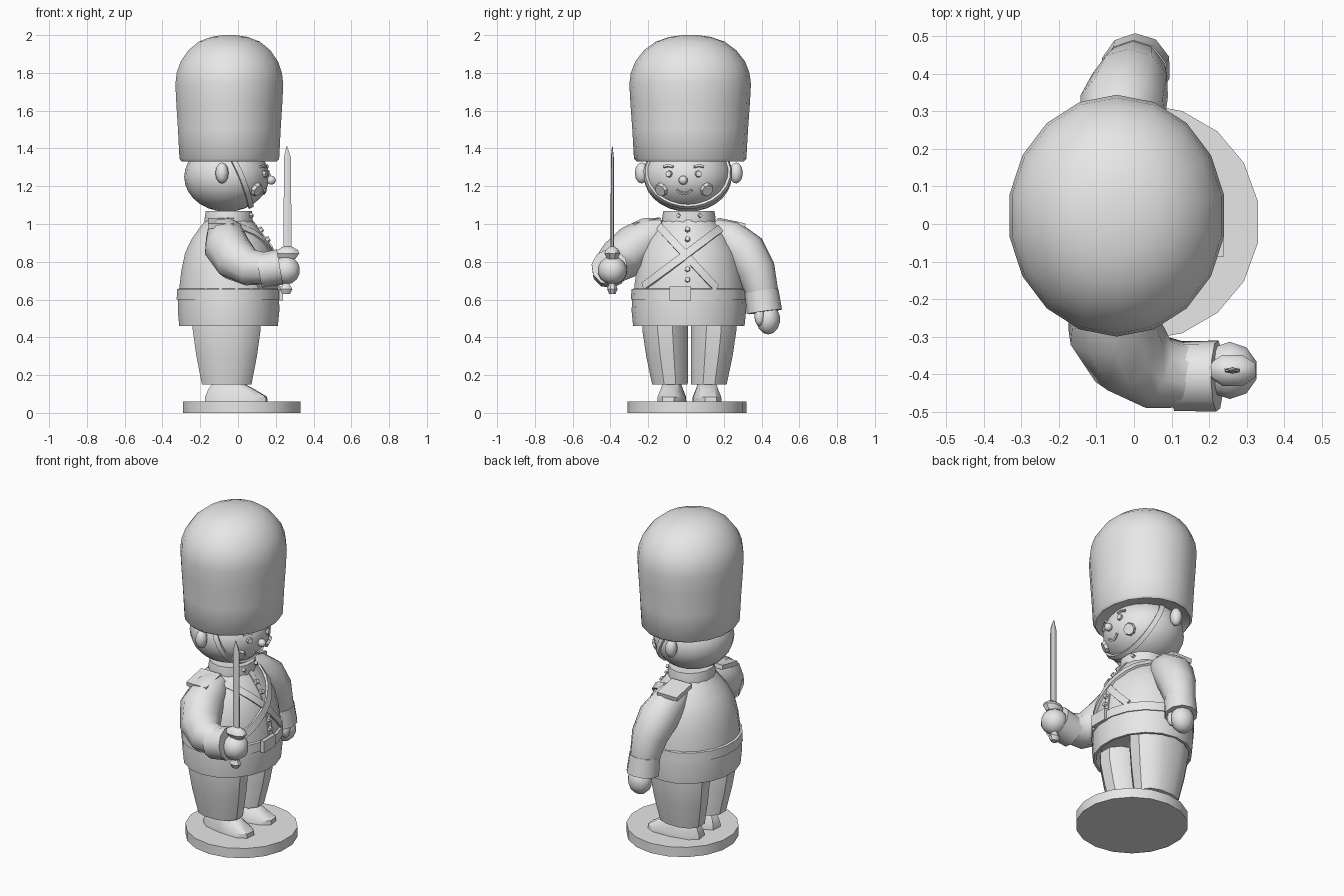
import bpy, bmesh, math
from mathutils import Vector, Matrix

if "Cube" in bpy.data.objects:
    bpy.data.objects.remove(bpy.data.objects["Cube"])

grey = bpy.data.materials.new("plain grey")
grey.diffuse_color = (0.8, 0.8, 0.8, 1)
grey.use_nodes = True
grey.node_tree.nodes["Principled BSDF"].inputs["Base Color"].default_value = grey.diffuse_color
CX, CY = -0.05, 0.015          # body axis
HEAD = Vector((-0.06, 0.01, 1.25))
HEAD_R = Vector((0.225, 0.232, 0.185))


def finish(name, bm, angle=40):
    bmesh.ops.recalc_face_normals(bm, faces=bm.faces)
    me = bpy.data.meshes.new(name)
    bm.to_mesh(me)
    bm.free()
    ob = bpy.data.objects.new(name, me)
    bpy.context.collection.objects.link(ob)
    me.materials.append(grey)
    bpy.ops.object.select_all(action='DESELECT')
    ob.select_set(True)
    bpy.context.view_layer.objects.active = ob
    bpy.ops.object.shade_smooth_by_angle(angle=math.radians(angle))
    return ob


def skin(name, rings, angle=40, caps=True):
    """Bridge rings of points into a closed skin."""
    bm = bmesh.new()
    rows = [[bm.verts.new(p) for p in ring] for ring in rings]
    n = len(rows[0])
    for a, b in zip(rows, rows[1:]):
        for i in range(n):
            bm.faces.new((a[i], a[(i + 1) % n], b[(i + 1) % n], b[i]))
    if caps:
        bm.faces.new(rows[0])
        bm.faces.new(rows[-1])
    return finish(name, bm, angle)


def loft(name, rings, n=16, angle=40, power=1.0, turn=0.0):
    """Stack of ovals: (cx, cy, z, rx, ry)."""
    def oval(cx, cy, z, rx, ry):
        pts = []
        for i in range(n):
            a = math.tau * (i + 0.5) / n
            c, s = math.cos(a), math.sin(a)
            x = rx * math.copysign(abs(c) ** power, c)
            y = ry * math.copysign(abs(s) ** power, s)
            pts.append((cx + x * math.cos(turn) - y * math.sin(turn),
                        cy + x * math.sin(turn) + y * math.cos(turn), z))
        return pts
    return skin(name, [oval(*r) for r in rings], angle)


def tube(name, path, n=10, angle=45):
    """Round limb along a path of (x, y, z, radius)."""
    pts = [Vector(p[:3]) for p in path]
    rings = []
    for i, p in enumerate(pts):
        d = (pts[min(i + 1, len(pts) - 1)] - pts[max(i - 1, 0)]).normalized()
        u = d.cross(Vector((0.3, 1, 0.2))).normalized()
        v = d.cross(u)
        rings.append([p + path[i][3] * (u * math.cos(math.tau * k / n) + v * math.sin(math.tau * k / n))
                      for k in range(n)])
    return skin(name, rings, angle)


def ball(name, loc, size, seg=10, rings=7, angle=50):
    bm = bmesh.new()
    bmesh.ops.create_uvsphere(bm, u_segments=seg, v_segments=rings, radius=1,
                              matrix=Matrix.Translation(loc) @ Matrix.Diagonal((*size, 1)))
    return finish(name, bm, angle)


def box(name, loc, size, rot=None):
    bm = bmesh.new()
    m = Matrix.Translation(loc) @ (rot or Matrix()) @ Matrix.Diagonal((*size, 1))
    bmesh.ops.create_cube(bm, size=1, matrix=m)
    return finish(name, bm, 30)


def ribbon(name, pts, normals, width, thick):
    """Flat strap following surface points."""
    rings = []
    for i, p in enumerate(pts):
        t = (pts[min(i + 1, len(pts) - 1)] - pts[max(i - 1, 0)]).normalized()
        side = t.cross(normals[i]).normalized() * width / 2
        up = normals[i] * thick
        rings.append([p - side - up, p + side - up, p + side + up, p - side + up])
    return skin(name, rings, 35)


def stud(name, p, normal, radius, height, n=6):
    """Small faceted disc lying on a surface."""
    bm = bmesh.new()
    rot = normal.to_track_quat('Z', 'Y').to_matrix().to_4x4()
    bmesh.ops.create_cone(bm, cap_ends=True, segments=n, radius1=radius, radius2=radius * 0.8,
                          depth=height, matrix=Matrix.Translation(p) @ rot)
    return finish(name, bm, 30)


# Base, tunic, belt
loft("base", [(0.02, 0.005, 0, 0.315, 0.315), (0.02, 0.005, 0.06, 0.315, 0.315)], 18)
TORSO = [(0.60, 0.268), (0.68, 0.262), (0.76, 0.252), (0.85, 0.232), (0.92, 0.198), (0.98, 0.155), (1.03, 0.115)]
loft("tunic", [(CX, CY, z, r, r * 1.11) for z, r in TORSO], 20)
loft("tunic_skirt", [(CX, CY, 0.50, 0.225, 0.25), (CX, CY, 0.46, 0.25, 0.28), (CX, CY, 0.46, 0.265, 0.295),
                     (CX, CY, 0.54, 0.273, 0.303), (CX, CY, 0.61, 0.272, 0.30)], 18)
loft("belt", [(CX, CY, 0.60, 0.268, 0.295), (CX, CY, 0.60, 0.279, 0.306),
              (CX, CY, 0.655, 0.277, 0.304), (CX, CY, 0.66, 0.258, 0.285)], 18)
box("belt_buckle", (0.227, -0.03, 0.632), (0.022, 0.115, 0.072))
loft("collar", [(CX, CY, 1.01, 0.13, 0.142), (CX, CY, 1.03, 0.13, 0.142), (CX + 0.002, CY, 1.07, 0.125, 0.135)], 14)


def chest(y, z):
    """Point and normal on the front of the tunic."""
    def at(yy, zz):
        zz = min(max(zz, 0.60), 1.03)
        for (z0, r0), (z1, r1) in zip(TORSO, TORSO[1:]):
            if z0 <= zz <= z1:
                r = r0 + (r1 - r0) * (zz - z0) / (z1 - z0)
                break
        return CX + r * math.sqrt(max(0.02, 1 - ((yy - CY) / (1.11 * r)) ** 2))
    e = 0.015
    n = Vector((1, -(at(y + e, z) - at(y - e, z)) / (2 * e), -(at(y, z + e) - at(y, z - e)) / (2 * e)))
    return Vector((at(y, z), y, z)), n.normalized()


def chest_strap(name, y0, z0, y1, z1, width, thick):
    s = [chest(y0 + (y1 - y0) * i / 10, z0 + (z1 - z0) * i / 10) for i in range(11)]
    ribbon(name, [p for p, n in s], [n for p, n in s], width, thick)


chest_strap("cross_strap_under", -0.14, 0.985, 0.16, 0.66, 0.04, 0.008)
chest_strap("cross_strap_over", 0.175, 0.97, -0.22, 0.67, 0.042, 0.013)
chest_strap("tunic_placket", 0.012, 1.02, 0.012, 0.66, 0.035, 0.004)
for z in (0.965, 0.915, 0.76, 0.705):
    p, n = chest(0.008, z)
    stud("tunic_button", p + n * 0.006, n, 0.017, 0.025)
for y in (-0.04, 0.075):
    stud("collar_stud", Vector((0.07, y, 1.045)), Vector((1, (y - CY) * 4, 0)), 0.014, 0.02, 4)

# Legs, boots, epaulettes and ears, paired about the body axis
for s in (-1, 1):
    y = 0.018
    loft("leg", [(-0.06, y + s * 0.103, 0.15, 0.135, 0.097), (-0.06, y + s * 0.118, 0.30, 0.165, 0.114),
                 (-0.06, y + s * 0.129, 0.44, 0.185, 0.124), (-0.06, y + s * 0.129, 0.52, 0.185, 0.124)],
         12, 35, 0.85)
    b = y + s * 0.093
    loft("boot", [(-0.01, b, 0.055, 0.17, 0.075), (-0.01, b, 0.085, 0.168, 0.073),
                  (-0.035, b, 0.125, 0.125, 0.058), (-0.05, b, 0.155, 0.085, 0.05)], 10, 35, 0.75, s * 0.12)
    box("epaulette", (-0.09, y + s * 0.222, 1.005), (0.135, 0.15, 0.026), Matrix.Rotation(-s * 0.2, 4, 'X'))
    ball("ear", (-0.085, 0.015 + s * 0.25, 1.27), (0.035, 0.036, 0.056), 8, 6)

# Lowered arm
tube("lowered_arm", [(-0.06, 0.14, 0.97, 0.07), (-0.05, 0.22, 0.93, 0.10), (-0.03, 0.31, 0.85, 0.117),
                     (-0.01, 0.37, 0.75, 0.105), (0.0, 0.405, 0.63, 0.085), (0.0, 0.41, 0.58, 0.075)])
tube("lowered_cuff", [(0.0, 0.40, 0.645, 0.08), (0.0, 0.40, 0.645, 0.09), (0.005, 0.415, 0.535, 0.094),
                      (0.005, 0.415, 0.535, 0.07)])
ball("lowered_hand", (0.01, 0.435, 0.495), (0.072, 0.063, 0.08))
ball("lowered_thumb", (0.05, 0.39, 0.51), (0.03, 0.028, 0.05), 8, 6)

# Raised arm holding a sword
tube("raised_arm", [(-0.06, -0.11, 0.97, 0.07), (-0.065, -0.18, 0.94, 0.105), (-0.06, -0.27, 0.88, 0.122),
                    (-0.01, -0.35, 0.81, 0.118), (0.06, -0.395, 0.77, 0.10), (0.15, -0.405, 0.765, 0.085)])
tube("raised_cuff", [(0.11, -0.405, 0.752, 0.08), (0.11, -0.405, 0.752, 0.094), (0.222, -0.405, 0.772, 0.096),
                     (0.222, -0.405, 0.772, 0.07)])
ball("raised_hand", (0.255, -0.39, 0.755), (0.077, 0.078, 0.075))
loft("sword_blade", [(0.262, -0.39, 0.86, 0.024, 0.009), (0.262, -0.39, 1.35, 0.022, 0.008),
                     (0.258, -0.39, 1.41, 0.003, 0.002)], 6, 20)
loft("sword_guard", [(0.262, -0.39, 0.815, 0.045, 0.03), (0.262, -0.39, 0.845, 0.068, 0.045),
                     (0.262, -0.39, 0.862, 0.06, 0.038), (0.262, -0.39, 0.88, 0.025, 0.015)], 8)
loft("sword_grip", [(0.255, -0.39, 0.63, 0.022, 0.018), (0.255, -0.39, 0.655, 0.036, 0.03),
                    (0.255, -0.39, 0.68, 0.02, 0.02), (0.26, -0.39, 0.84, 0.02, 0.02)], 8)

# Head and tall fur hat
ball("head", HEAD, HEAD_R, 20, 14)
HAT = [(1.35, 0.225), (1.33, 0.255), (1.345, 0.268), (1.50, 0.276), (1.64, 0.285), (1.74, 0.29), (1.80, 0.283),
       (1.86, 0.262), (1.92, 0.22), (1.965, 0.165), (1.99, 0.10), (2.0, 0.035)]
loft("fur_hat", [(-0.046, 0.022, z, r, r * 1.11) for z, r in HAT], 18, 50)


def on_head(d, lift=1.0):
    """Point and normal on the head along a direction."""
    d = Vector(d)
    k = lift / Vector([d[i] / HEAD_R[i] for i in range(3)]).length
    return HEAD + d * k, Vector([d[i] / HEAD_R[i] ** 2 for i in range(3)]).normalized()


def face_point(y, z, lift=1.0):
    dy, dz = y - HEAD.y, z - HEAD.z
    dx = HEAD_R.x * math.sqrt(1 - (dy / HEAD_R.y) ** 2 - (dz / HEAD_R.z) ** 2)
    return on_head((dx, dy, dz), lift)


def head_band(name, samples, width, thick):
    ribbon(name, [p for p, n in samples], [n for p, n in samples], width, thick)


# Chin strap and facial features
arc = [math.pi * i / 16 for i in range(17)]
head_band("chin_strap", [on_head((0.04 + 0.09 * math.sin(t), 0.22 * math.cos(t), 0.09 - 0.25 * math.sin(t)), 1.01)
                         for t in arc], 0.028, 0.01)
head_band("mouth", [face_point(-0.01 + 0.04 * i / 3, 1.163 + 0.018 * (i / 3) ** 2) for i in range(-3, 4)],
          0.012, 0.006)
ball("nose", (0.175, -0.015, 1.232), (0.025, 0.024, 0.024), 8, 6)
for s in (-1, 1):
    p, n = face_point(-0.012 + s * 0.078, 1.265)
    stud("eye", p, n, 0.02, 0.02, 8)
    p, n = face_point(-0.01 + s * 0.12, 1.182)
    stud("cheek", p, n, 0.04, 0.026, 8)
    head_band("eyebrow", [face_point(-0.012 + s * (0.055 + 0.025 * i), 1.302 + 0.006 * (i == 1)) for i in range(3)],
              0.012, 0.01)
